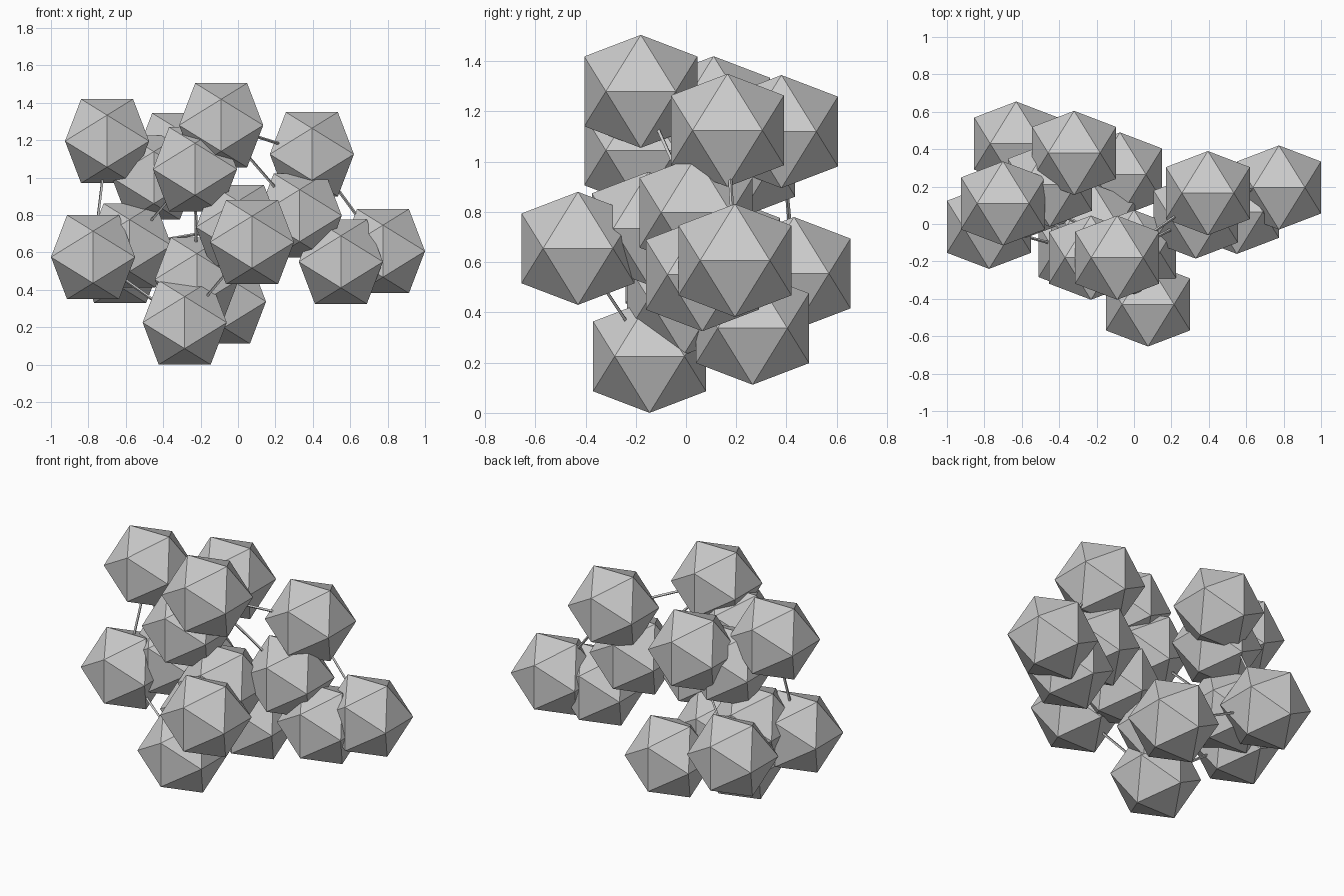
import bpy, bmesh
from mathutils import Vector

if "Cube" in bpy.data.objects:
    bpy.data.objects.remove(bpy.data.objects["Cube"])

PHI = (1 + 5 ** 0.5) / 2
S = 0.139          # half edge length of each icosahedron

# Node centres
NODES = {
    "A": (-.70, .11, 1.195), "B": (-.09, -.18, 1.28), "C": (.395, .165, 1.125),
    "D": (-.23, -.18, 1.045), "E": (-.45, .21, 1.0), "F": (-.32, .38, 1.12),
    "G": (-.58, .15, .637), "H": (-.775, -.015, .575), "I": (-.63, .43, .555),
    "J": (.33, .04, .797), "K": (.075, -.43, .655), "L": (.55, .065, .55),
    "M": (.775, .195, .607), "N": (-.285, -.145, .225), "O": (-.075, .265, .337),
    "P": (0, -.15, .735), "Q": (-.22, -.01, .455),
}
RODS = ["AH", "BC", "CM", "BJ", "DQ", "FI", "HN", "KN", "IO", "DG", "GP"]


def icosahedron_mesh():
    """Icosahedron as the hull of three golden rectangles."""
    bm = bmesh.new()
    for a in (-S, S):
        for b in (-S * PHI, S * PHI):
            for co in ((a, 0, b), (0, b, a), (b, a, 0)):
                bm.verts.new(co)
    bmesh.ops.convex_hull(bm, input=bm.verts[:])
    bmesh.ops.recalc_face_normals(bm, faces=bm.faces[:])
    me = bpy.data.meshes.new("icosahedron")
    bm.to_mesh(me)
    bm.free()
    return me


# Faceted balls, all sharing one mesh
ball = icosahedron_mesh()
for key, centre in NODES.items():
    ob = bpy.data.objects.new("ball_" + key.lower(), ball)
    ob.location = centre
    bpy.context.collection.objects.link(ob)

# Thin connecting rods
for a, b in RODS:
    p, q = Vector(NODES[a]), Vector(NODES[b])
    bpy.ops.mesh.primitive_cylinder_add(vertices=4, radius=0.008, depth=(q - p).length,
                                        location=(p + q) / 2)
    rod = bpy.context.object
    rod.name = "rod_" + (a + b).lower()
    rod.rotation_euler = (q - p).to_track_quat('Z', 'Y').to_euler()
